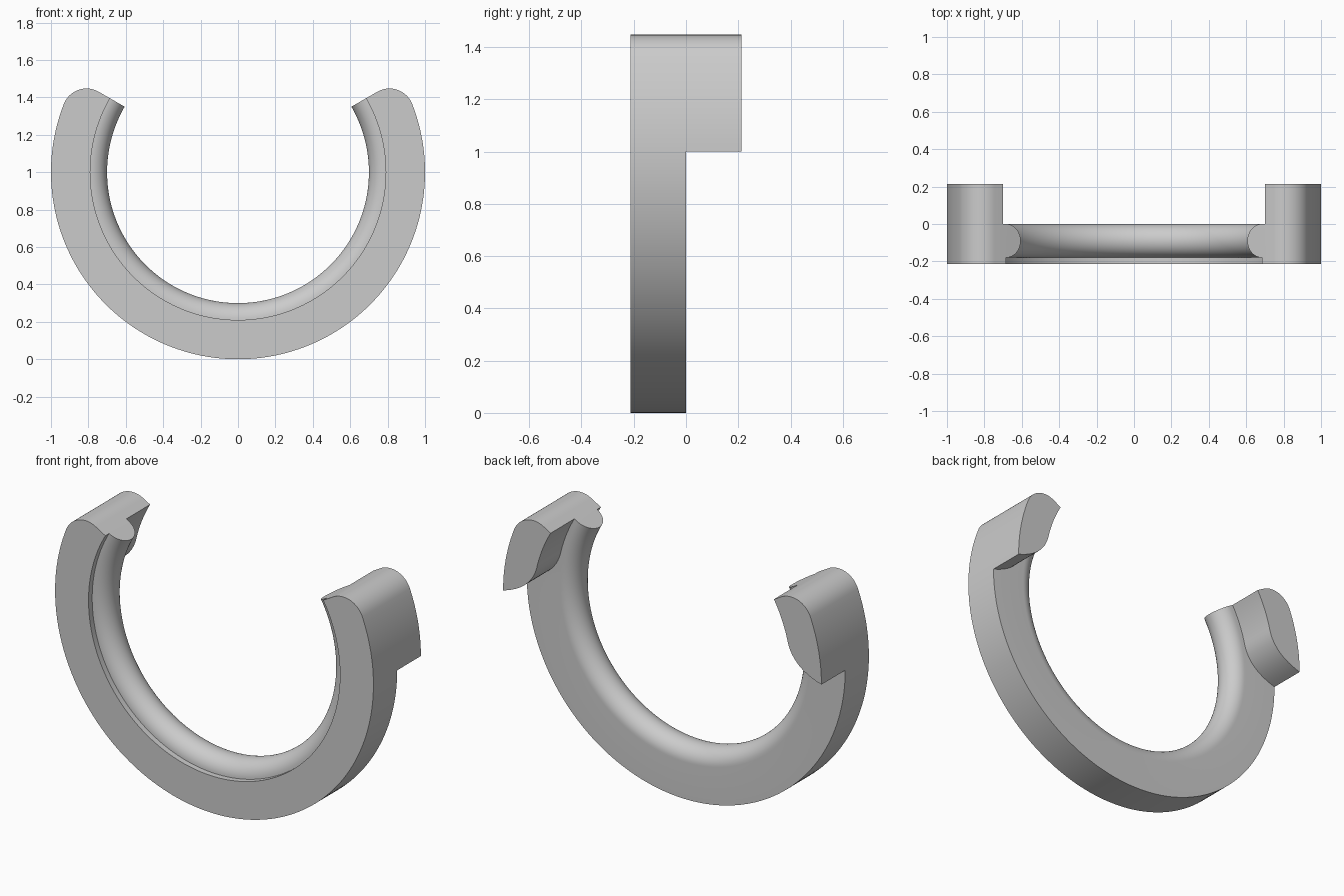
import bpy, bmesh
from math import sin, cos, pi, radians, asin, atan2, hypot
from mathutils import Vector

if "Cube" in bpy.data.objects:
    bpy.data.objects.remove(bpy.data.objects["Cube"], do_unlink=True)

HALF = 0.213          # half of the overall depth
CENTRE_Z = 1.0        # ring centre height
INNER = 0.79          # inner radius of the flat band
BEAD = 0.09           # bead radius
TIP = 0.13            # rounding radius at the open ends
END = radians(30)     # angle where the ring stops

grey = bpy.data.materials.new("plain_grey")
grey.use_nodes = True
colour = (0.6, 0.6, 0.6, 1)
grey.diffuse_color = colour
grey.node_tree.nodes["Principled BSDF"].inputs["Base Color"].default_value = colour


def finish(name, bm):
    """Turn a half model into a mirrored, smoothly shaded object."""
    bmesh.ops.recalc_face_normals(bm, faces=bm.faces)
    mesh = bpy.data.meshes.new(name)
    bm.to_mesh(mesh)
    bm.free()
    mesh.materials.append(grey)
    obj = bpy.data.objects.new(name, mesh)
    bpy.context.collection.objects.link(obj)
    obj.modifiers.new("Mirror", "MIRROR")
    bpy.ops.object.select_all(action="DESELECT")
    obj.select_set(True)
    bpy.context.view_layer.objects.active = obj
    bpy.ops.object.shade_smooth_by_angle(angle=radians(30))


def polar(r, a):
    return Vector((r * cos(a), CENTRE_Z + r * sin(a)))


# Rounded tip: an arc tangent to the outer circle and to the end plane
tip_angle = END - asin(TIP / (1 - TIP))
tip_centre = polar(1 - TIP, tip_angle)
tip_arc = []
for i in range(17):
    a = tip_angle + (END + pi / 2 - tip_angle) * i / 16
    tip_arc.append(tip_centre + TIP * Vector((cos(a), sin(a))))

lower = [polar(1, -pi / 2 + pi / 2 * i / 48) for i in range(48)]
upper = [polar(1, tip_angle * i / 12) for i in range(12)]

# Ring: the section swept along the outer outline
bead = []
for i in range(25):
    a = pi * i / 24
    bead.append((INNER - BEAD * sin(a), -BEAD - BEAD * cos(a)))

bm = bmesh.new()
rows = []
for p in lower + upper + tip_arc:
    r, a = hypot(p.x, p.y - CENTRE_Z), atan2(p.y - CENTRE_Z, p.x)
    section = [(r, -HALF), (INNER, -HALF)] + bead + [(r, 0)]
    row = []
    for radius, y in section:
        q = polar(radius, a)
        row.append(bm.verts.new((q.x, y, q.y)))
    rows.append(row)
for v in rows[0]:
    v.co.x = 0
for r0, r1 in zip(rows, rows[1:]):
    for j in range(len(r0)):
        k = (j + 1) % len(r0)
        bm.faces.new((r0[j], r0[k], r1[k], r1[j]))
bm.faces.new(rows[-1])
finish("ring", bm)

# End lugs: outline follows the ring, then curves out to a lower point
lug_inner, bend = 0.81, radians(13)
outline = upper + tip_arc
outline += [polar(lug_inner, END + (bend - END) * i / 12) for i in range(13)]
start, stop = outline[-1], Vector((1, CENTRE_Z))
control = Vector((0.825, 1.05))
for i in range(1, 12):
    t = i / 12
    outline.append(start * (1 - t) ** 2 + control * 2 * t * (1 - t) + stop * t * t)

bm = bmesh.new()
face = bm.faces.new([bm.verts.new((p.x, 0, p.y)) for p in outline])
new = bmesh.ops.extrude_face_region(bm, geom=[face], use_keep_orig=True)["geom"]
bmesh.ops.translate(bm, vec=(0, HALF, 0),
                    verts=[g for g in new if isinstance(g, bmesh.types.BMVert)])
finish("end_lugs", bm)
